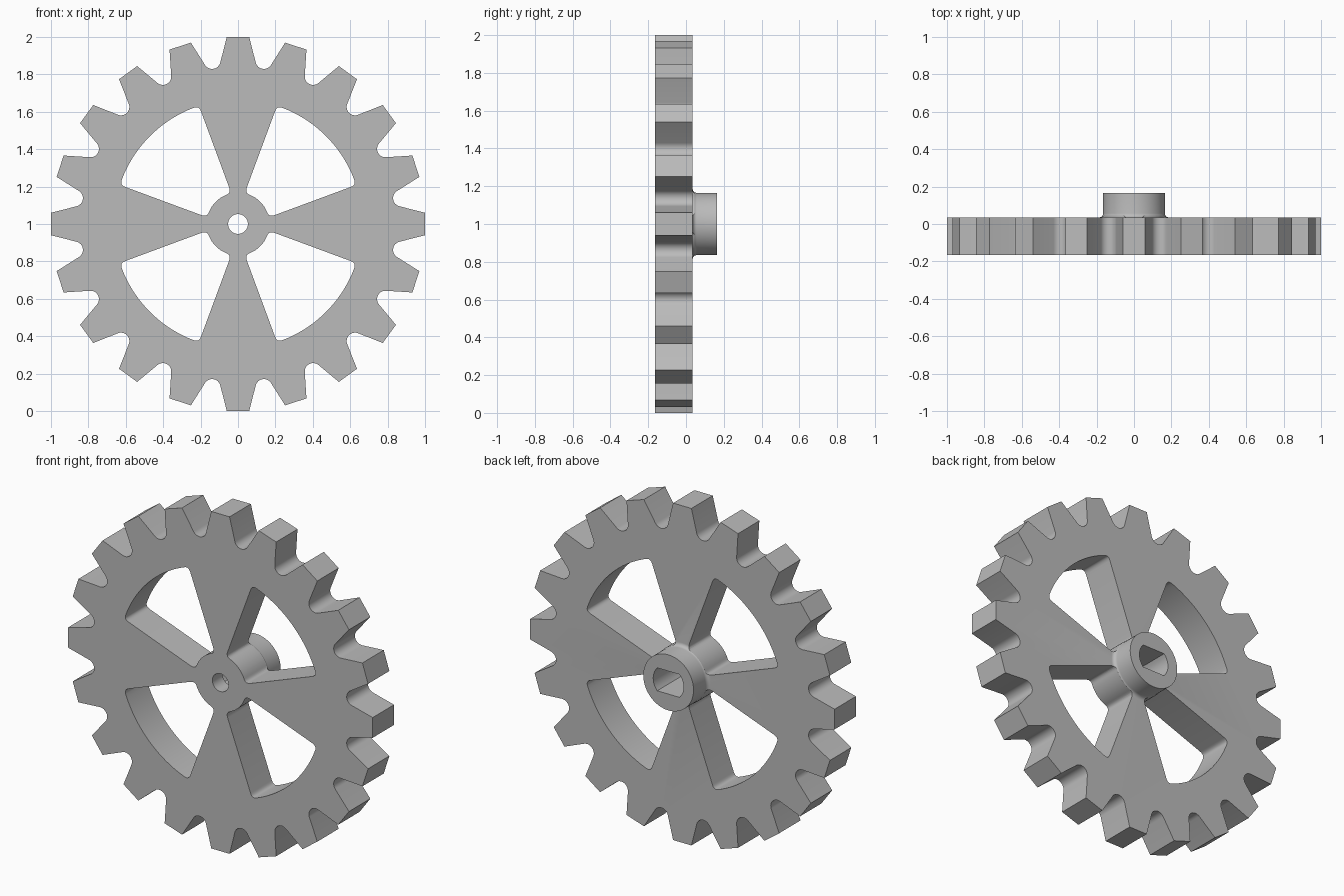
import bpy, bmesh, math
from math import sin, cos, radians, sqrt, pi
from mathutils import Vector

if "Cube" in bpy.data.objects:
    bpy.data.objects.remove(bpy.data.objects["Cube"])

Z0 = 1.0                                  # height of the axle
FRONT, BACK, HUB_END = -0.165, 0.035, 0.165

grey = bpy.data.materials.new("mid_grey")
grey.diffuse_color = (0.5, 0.5, 0.5, 1)
grey.use_nodes = True
grey.node_tree.nodes["Principled BSDF"].inputs["Base Color"].default_value = grey.diffuse_color


def finish(name, bm):
    bmesh.ops.recalc_face_normals(bm, faces=bm.faces)
    me = bpy.data.meshes.new(name)
    bm.to_mesh(me)
    bm.free()
    me.materials.append(grey)
    ob = bpy.data.objects.new(name, me)
    bpy.context.collection.objects.link(ob)
    return ob


def prism(name, pts, y0, y1):
    """Extrude a closed (x, z) outline, centred on the axle, along y."""
    bm = bmesh.new()
    a = [bm.verts.new((x, y0, z + Z0)) for x, z in pts]
    b = [bm.verts.new((x, y1, z + Z0)) for x, z in pts]
    bm.faces.new(a)
    bm.faces.new(b[::-1])
    for i in range(len(pts)):
        j = (i + 1) % len(pts)
        bm.faces.new((a[i], b[i], b[j], a[j]))
    return finish(name, bm)


def lathe(name, profile, n=96):
    """Spin a (radius, y) profile about the axle, closing both ends."""
    bm = bmesh.new()
    rings = [[bm.verts.new((r * cos(2 * pi * k / n), y, Z0 + r * sin(2 * pi * k / n)))
              for k in range(n)] for r, y in profile]
    for p, q in zip(rings, rings[1:]):
        for k in range(n):
            m = (k + 1) % n
            bm.faces.new((p[k], p[m], q[m], q[k]))
    bm.faces.new(rings[0])
    bm.faces.new(rings[-1])
    return finish(name, bm)


def combine(target, other, op):
    m = target.modifiers.new(op, 'BOOLEAN')
    m.operation, m.solver, m.object = op, 'EXACT', other
    bpy.context.view_layer.objects.active = target
    bpy.ops.object.modifier_apply(modifier=m.name)
    bpy.data.objects.remove(other)


# Toothed blank: 20 tapered flat-topped teeth with rounded valleys
def polar(u, v, a):
    return (u * sin(a) + v * cos(a), u * cos(a) - v * sin(a))


outline = []
for k in range(20):
    t = radians(18 * k)
    outline += [polar(1, -0.06, t), polar(1, 0.06, t)]
    for i in range(13):
        f = radians(-114 - 132 * i / 12)
        outline.append(polar(0.885 + 0.045 * cos(f), 0.045 * sin(f), t + radians(9)))
gear = prism("gear_wheel", outline, FRONT, BACK)

# Hub on the back with a small fillet at its foot
R_HUB, FIL = 0.165, 0.022
prof = [(R_HUB + FIL, -0.03)]
for i in range(7):
    f = radians(90 * i / 6)
    prof.append((R_HUB + FIL * (1 - sin(f)), BACK + FIL * (1 - cos(f))))
prof.append((R_HUB, HUB_END))
combine(gear, lathe("hub", prof), 'UNION')


# Four windows between the spokes, with rounded corners
def corner(r):
    """Where the spoke side x = -0.025 + 0.37 z meets radius r."""
    c, m = -0.025, 0.37
    z = (-c * m + sqrt((c * m) ** 2 - (1 + m * m) * (c * c - r * r))) / (1 + m * m)
    return Vector((c + m * z, z))


def blend(p, c, q, n=6):
    return [p * (1 - s) ** 2 + c * 2 * s * (1 - s) + q * s * s
            for s in (i / n for i in range(n + 1))]


def on_circle(r, a):
    return Vector((r * sin(a), r * cos(a)))


R_IN, R_OUT = 0.168, 0.665
ci, co = corner(R_IN), corner(R_OUT)
d = (co - ci).normalized()
ai = math.atan2(ci.x, ci.y) + 0.03 / R_IN
ao = math.atan2(co.x, co.y) + 0.028 / R_OUT
half = [on_circle(R_IN, pi / 4 + (ai - pi / 4) * i / 8) for i in range(8)]
half += blend(on_circle(R_IN, ai), ci, ci + d * 0.035)
half += blend(co - d * 0.03, co, on_circle(R_OUT, ao))
half += [on_circle(R_OUT, ao + (pi / 4 - ao) * i / 14) for i in range(1, 15)]
window = half + [Vector((p.y, p.x)) for p in half[-2:0:-1]]
for sx in (1, -1):
    for sz in (1, -1):
        pts = [(p.x * sx, p.y * sz) for p in window]
        combine(gear, prism("window_cutter", pts, -0.3, 0.3), 'DIFFERENCE')

# Round bore from the front, and a flat-sided shaft socket from the back
combine(gear, lathe("bore_cutter", [(0.053, -0.3), (0.053, 0.1)], 40), 'DIFFERENCE')
flat = math.asin(0.068 / 0.1)
socket = [(s * 0.1 * cos(a), s * 0.1 * sin(a)) for s in (1, -1)
          for a in (-flat + 2 * flat * i / 10 for i in range(11))]
combine(gear, prism("socket_cutter", socket, -0.07, 0.3), 'DIFFERENCE')

# Smooth curved walls, crisp edges
bpy.ops.object.select_all(action='DESELECT')
gear.select_set(True)
bpy.context.view_layer.objects.active = gear
bpy.ops.object.shade_smooth_by_angle(angle=radians(28))
